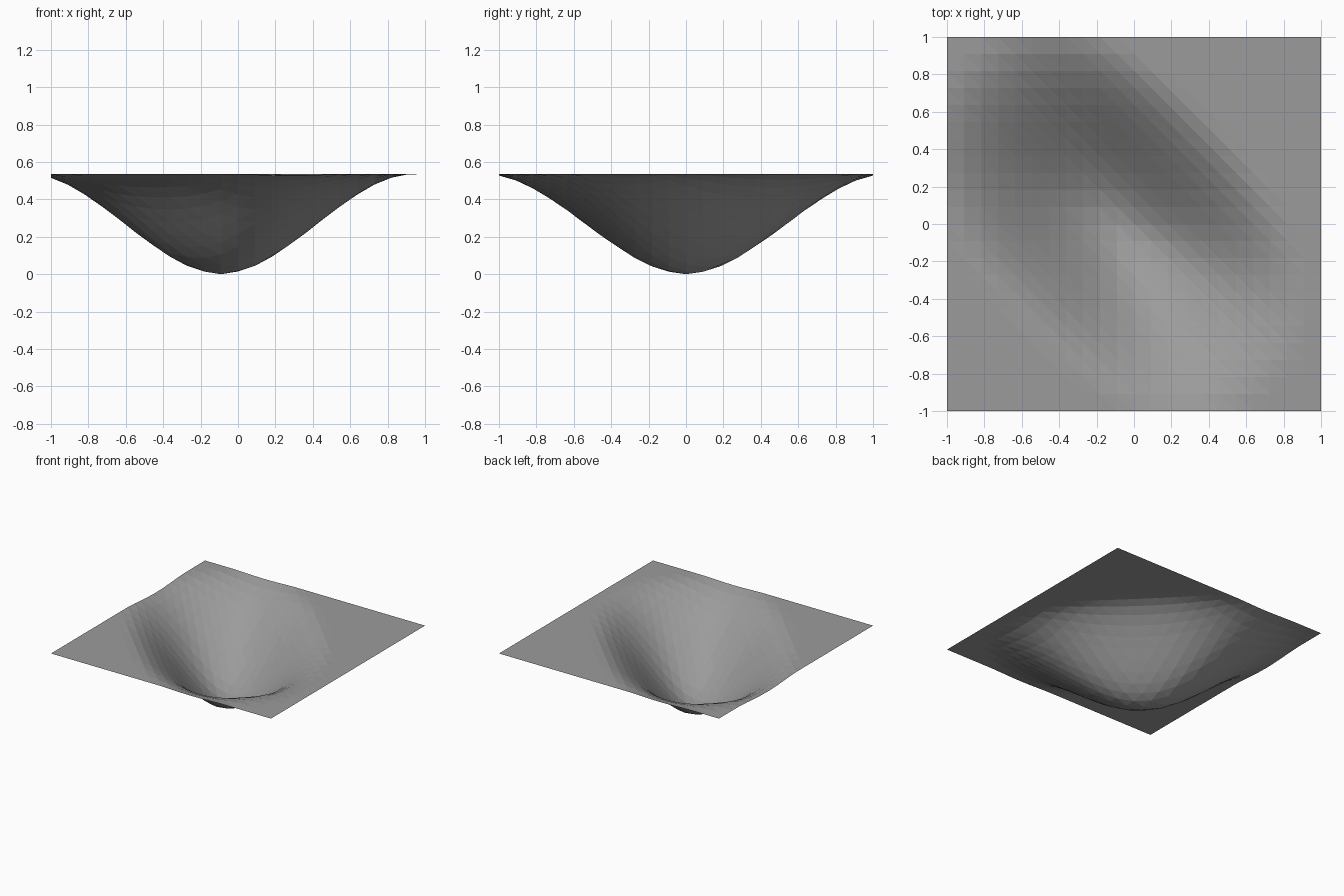
import bpy, bmesh, math

if "Cube" in bpy.data.objects:
    bpy.data.objects.remove(bpy.data.objects["Cube"])

RIM = 0.535            # height of the flat rim
CELLS = 22             # grid divisions per side
CX, CY = -1 / 11, 0.0  # lowest point of the hollow
LONG, SHORT, POWER = 1.20, 0.75, 2.4  # radii along and across the diagonal


def hollow_height(x, y):
    dx, dy = (x - CX) * 1.025, (y - CY) * 0.98
    along = abs(dx - dy) / math.sqrt(2) / LONG
    across = abs(dx + dy) / math.sqrt(2) / SHORT
    t = min((along ** POWER + across ** POWER) ** (1 / POWER), 1.0)
    return RIM * (3 * t * t - 2 * t ** 3)


# Flat sheet pushed down into a smooth diagonal basin
bm = bmesh.new()
bmesh.ops.create_grid(bm, x_segments=CELLS, y_segments=CELLS, size=1.0)

# Split every square along the direction of the hollow
for f in list(bm.faces):
    corners = sorted(f.verts, key=lambda v: v.co.x - v.co.y)
    bmesh.utils.face_split(f, corners[0], corners[-1])

for v in bm.verts:
    v.co.z = hollow_height(v.co.x, v.co.y)
bm.normal_update()
if sum(f.normal.z for f in bm.faces) < 0:
    bmesh.ops.reverse_faces(bm, faces=bm.faces)

mesh = bpy.data.meshes.new("terrain_basin")
bm.to_mesh(mesh)
bm.free()
basin = bpy.data.objects.new("terrain_basin", mesh)
bpy.context.collection.objects.link(basin)

# Dark grey surface
grey = bpy.data.materials.new("dark_grey")
grey.diffuse_color = (0.33, 0.33, 0.33, 1)
grey.use_nodes = True
grey.node_tree.nodes["Principled BSDF"].inputs["Base Color"].default_value = grey.diffuse_color
mesh.materials.append(grey)
